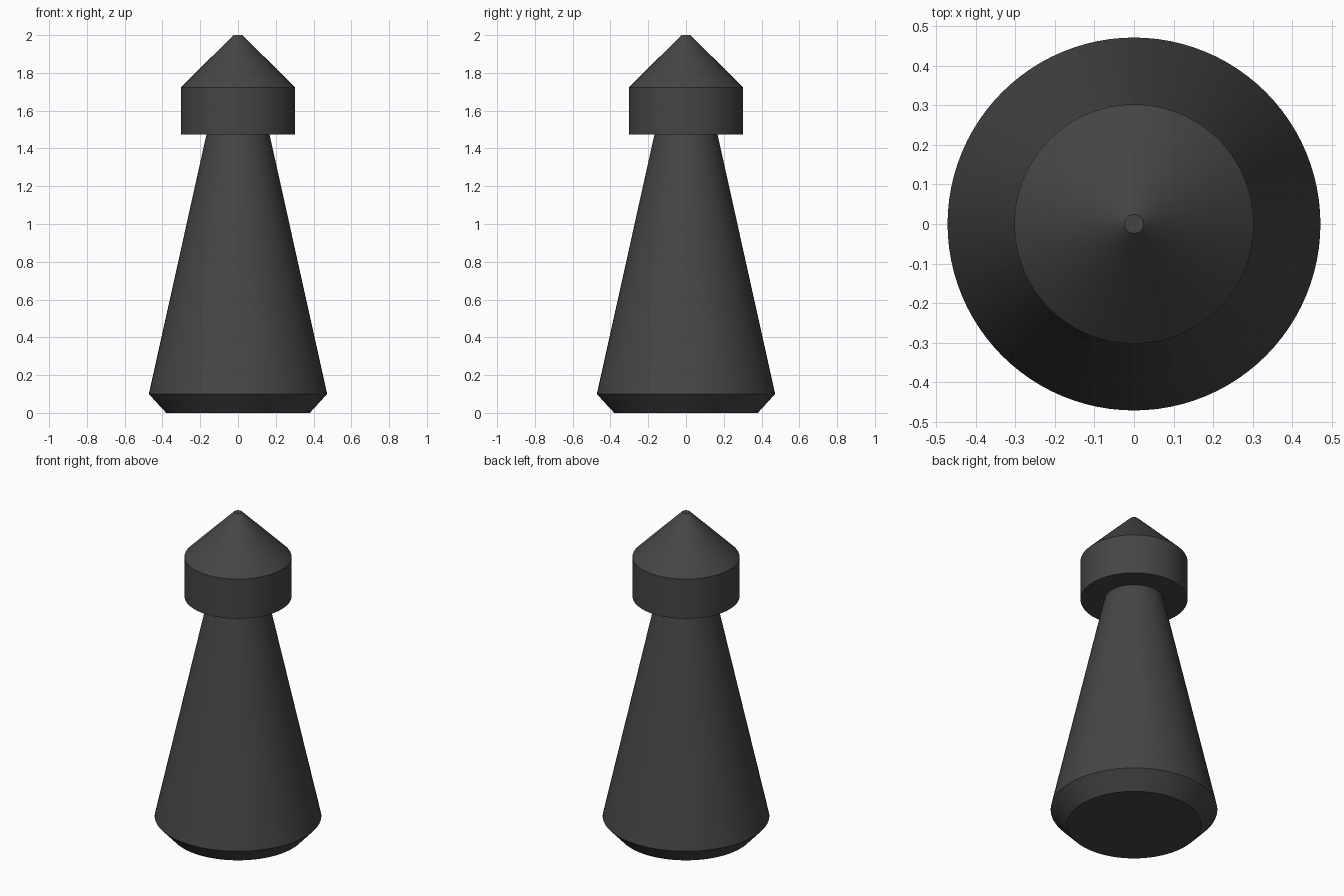
import bpy, bmesh, math

if "Cube" in bpy.data.objects:
    bpy.data.objects.remove(bpy.data.objects["Cube"])

SIDES = 96

charcoal = bpy.data.materials.new("charcoal")
charcoal.diffuse_color = (0.06, 0.06, 0.06, 1.0)
charcoal.use_nodes = True
charcoal.node_tree.nodes["Principled BSDF"].inputs["Base Color"].default_value = charcoal.diffuse_color


def lathe(name, profile, cap_bottom=False, cap_top=False):
    """Turn a (radius, height) profile around the z axis."""
    bm = bmesh.new()
    rings = []
    for r, z in profile:
        rings.append([bm.verts.new((r * math.cos(2 * math.pi * i / SIDES),
                                    r * math.sin(2 * math.pi * i / SIDES), z))
                      for i in range(SIDES)])
    for low, high in zip(rings, rings[1:]):
        for i in range(SIDES):
            j = (i + 1) % SIDES
            bm.faces.new((low[i], low[j], high[j], high[i]))
    if cap_bottom:
        bm.faces.new(rings[0][::-1])
    if cap_top:
        bm.faces.new(rings[-1])
    mesh = bpy.data.meshes.new(name)
    bm.to_mesh(mesh)
    bm.free()
    mesh.materials.append(charcoal)
    obj = bpy.data.objects.new(name, mesh)
    bpy.context.collection.objects.link(obj)
    bpy.ops.object.select_all(action='DESELECT')
    obj.select_set(True)
    bpy.context.view_layer.objects.active = obj
    bpy.ops.object.shade_smooth_by_angle(angle=math.radians(30))
    return obj


# Tapered body with a chamfered foot
lathe("body", [(0.38, 0), (0.472, 0.10), (0.167, 1.474)], cap_bottom=True)

# Overhanging head: flat ring underneath, straight collar, blunt conical tip
lathe("head", [(0.167, 1.474), (0.303, 1.474), (0.303, 1.722), (0.024, 2.0)],
      cap_top=True)
